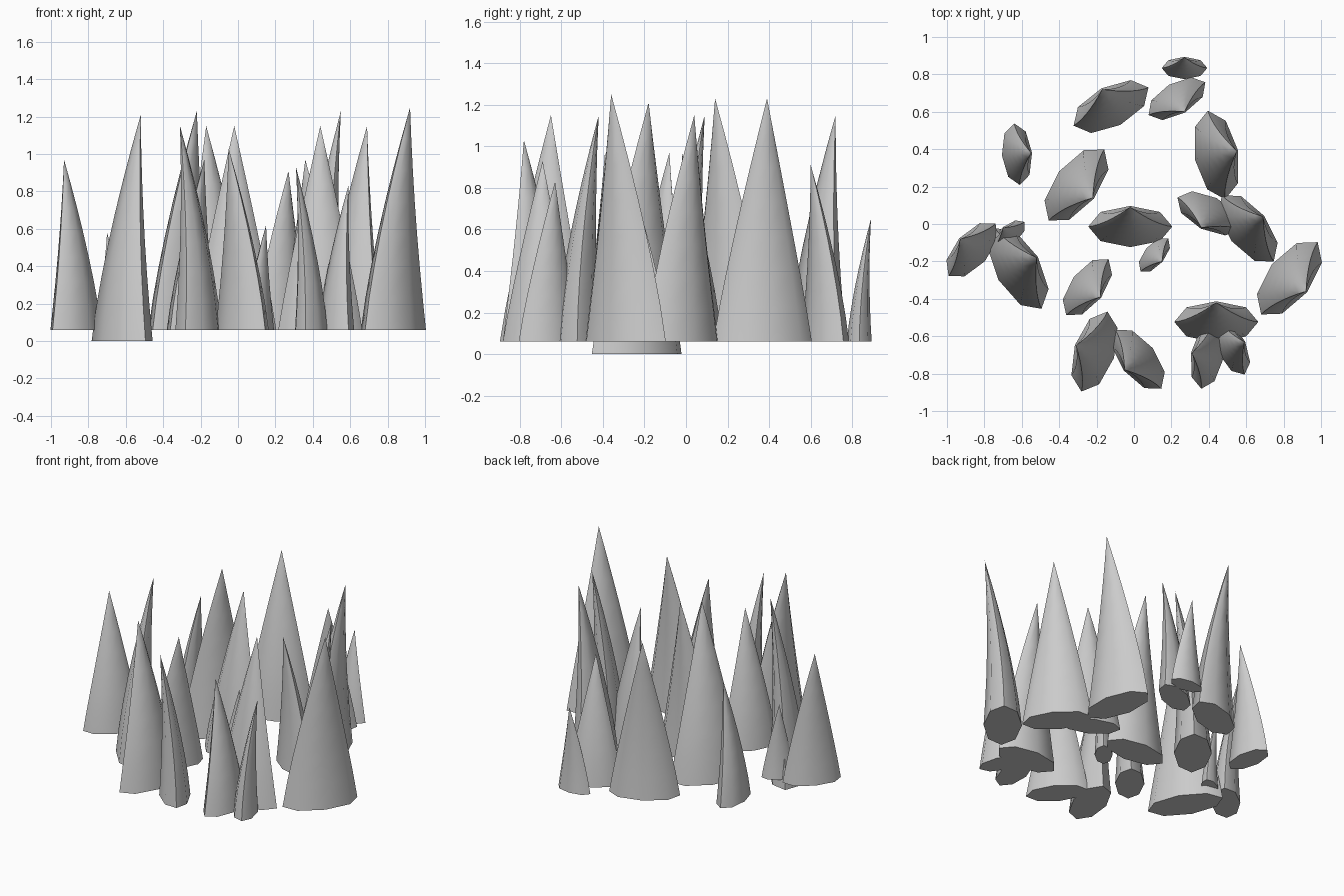
import bpy, bmesh
from math import cos, sin, radians, pi

if "Cube" in bpy.data.objects:
    bpy.data.objects.remove(bpy.data.objects["Cube"])

SIDES, RINGS = 8, 7

# A curved spike: elliptical 8-sided base, bending sideways to a single tip
def spike(name, tx, ty, top, angle, z0=0.06):
    h = top - z0
    a = h / 4.85           # half length of the base
    b = a * 0.49           # half width of the base
    lean = b * 0.94        # sideways shift of the tip
    v = (cos(radians(angle)), sin(radians(angle)))
    u = (-v[1], v[0])
    cx, cy = tx - v[0] * lean, ty - v[1] * lean
    bm = bmesh.new()
    rings = []
    for i in range(RINGS):
        t = i / RINGS
        r, off = 1 - t ** 1.1, lean * t ** 1.7
        ring = []
        for k in range(SIDES):
            p = 2 * pi * k / SIDES
            pv, pu = off + b * r * cos(p), a * r * sin(p)
            ring.append(bm.verts.new((cx + v[0] * pv + u[0] * pu,
                                      cy + v[1] * pv + u[1] * pu, z0 + h * t)))
        rings.append(ring)
    tip = bm.verts.new((tx, ty, top))
    for k in range(SIDES):
        n = (k + 1) % SIDES
        for lo, hi in zip(rings, rings[1:]):
            bm.faces.new((lo[k], lo[n], hi[n], hi[k]))
        bm.faces.new((rings[-1][k], rings[-1][n], tip))
    bm.faces.new(rings[0][::-1])
    bmesh.ops.recalc_face_normals(bm, faces=bm.faces)
    me = bpy.data.meshes.new(name)
    bm.to_mesh(me)
    bm.free()
    ob = bpy.data.objects.new(name, me)
    bpy.context.collection.objects.link(ob)
    for o in bpy.context.selected_objects:
        o.select_set(False)
    ob.select_set(True)
    bpy.context.view_layer.objects.active = ob
    bpy.ops.object.shade_smooth_by_angle(angle=radians(50))

# The one spike that reaches the ground
spike("main_spike", -0.52, -0.18, 1.21, 30, 0.0)

# Surrounding spikes: tip x, tip y, tip height, lean direction
spikes = [
    (0.27, 0.89, 0.65, 90), (0.27, 0.60, 0.91, -60), (-0.17, 0.72, 1.15, 117),
    (-0.55, 0.38, 0.86, 5), (-0.22, 0.14, 1.23, -38), (0.55, 0.39, 1.23, 11),
    (-0.02, 0.09, 1.15, 90), (0.36, -0.02, 0.97, -117), (0.69, 0.04, 1.15, 38),
    (0.15, -0.20, 0.62, -40), (0.92, -0.36, 1.25, -38), (-0.93, -0.08, 0.97, 138),
    (-0.70, -0.02, 0.58, 130), (-0.18, -0.39, 0.97, -37), (-0.31, -0.65, 1.15, 162),
    (-0.05, -0.78, 1.03, -142), (0.44, -0.42, 1.15, 90), (0.31, -0.69, 0.93, 170),
    (0.59, -0.63, 0.83, 25),
]
for i, s in enumerate(spikes):
    spike(f"spike_{i + 1:02d}", *s)
